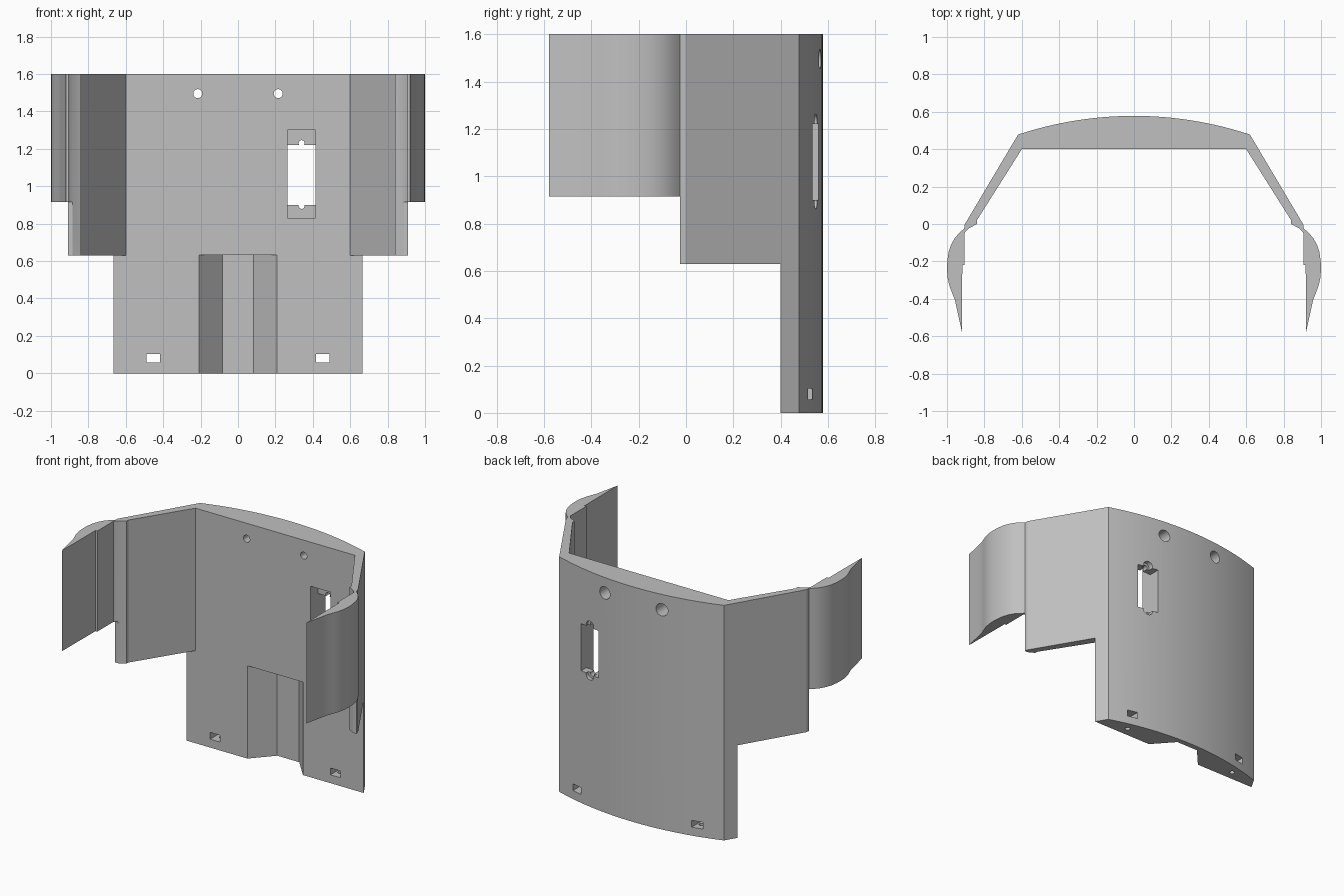
import bpy, bmesh, math
from mathutils import Matrix

old = bpy.data.objects.get("Cube")
if old:
    bpy.data.objects.remove(old, do_unlink=True)

grey = bpy.data.materials.new("plain grey")
grey.use_nodes = True
grey.diffuse_color = (0.53, 0.53, 0.53, 1)
grey.node_tree.nodes["Principled BSDF"].inputs["Base Color"].default_value = (0.53, 0.53, 0.53, 1)


def to_object(bm, name):
    bmesh.ops.recalc_face_normals(bm, faces=bm.faces)
    mesh = bpy.data.meshes.new(name)
    bm.to_mesh(mesh)
    bm.free()
    mesh.materials.append(grey)
    obj = bpy.data.objects.new(name, mesh)
    bpy.context.collection.objects.link(obj)
    return obj


def prism(name, points, z0, z1):
    """Extrude a plan outline upward."""
    bm = bmesh.new()
    face = bm.faces.new([bm.verts.new((x, y, z0)) for x, y in points])
    new = bmesh.ops.extrude_face_region(bm, geom=[face])["geom"]
    verts = [v for v in new if isinstance(v, bmesh.types.BMVert)]
    bmesh.ops.translate(bm, verts=verts, vec=(0, 0, z1 - z0))
    return to_object(bm, name)


def box(name, x0, x1, y0, y1, z0, z1):
    return prism(name, [(x0, y0), (x1, y0), (x1, y1), (x0, y1)], z0, z1)


def rod(name, radius, start, length, axis):
    """Cylinder from start along +y or +z."""
    bm = bmesh.new()
    bmesh.ops.create_cone(bm, cap_ends=True, segments=32, radius1=radius,
                          radius2=radius, depth=length)
    bmesh.ops.translate(bm, verts=bm.verts, vec=(0, 0, length / 2))
    if axis == "y":
        bmesh.ops.rotate(bm, verts=bm.verts, matrix=Matrix.Rotation(-math.pi / 2, 3, "X"))
    bmesh.ops.translate(bm, verts=bm.verts, vec=start)
    return to_object(bm, name)


def cut(body, cutter):
    mod = body.modifiers.new("cut", "BOOLEAN")
    mod.operation = "DIFFERENCE"
    mod.solver = "EXACT"
    mod.object = cutter
    bpy.context.view_layer.objects.active = body
    bpy.ops.object.modifier_apply(modifier=mod.name)
    bpy.data.objects.remove(cutter, do_unlink=True)


# Plan outline: bowed back, slanted wings, hooked ears
half_w, corner_y, back_y = 0.62, 0.478, 0.578
rise = back_y - corner_y
radius = (half_w ** 2 + rise ** 2) / (2 * rise)
sweep = math.asin(half_w / radius)
steps = 16
arc = [(radius * math.sin(sweep * i / steps),
        back_y - radius + radius * math.cos(sweep * i / steps)) for i in range(steps + 1)]
ear_outer = [(0.905, -0.002), (0.908, -0.025), (0.935, -0.048), (0.958, -0.075),
             (0.978, -0.11), (0.991, -0.15), (0.998, -0.195), (1.0, -0.24),
             (0.997, -0.285), (0.987, -0.33), (0.974, -0.365), (0.958, -0.405),
             (0.948, -0.45), (0.92, -0.578)]
ear_inner = [(0.918, -0.22), (0.905, -0.22), (0.905, -0.047), (0.885, -0.025),
             (0.84, 0.0), (0.84, 0.02)]
right = arc + ear_outer + ear_inner + [(0.6, 0.4)]
outline = right + [(-x, y) for x, y in reversed(right[1:])]
body = prism("curved_back_shell", outline, 0, 1.6)

# Stepped lower edges of wings and ears
cut(body, box("wing_step", -2, 2, -2, 0.4, -1, 0.63))
cut(body, box("ear_step", -2, 2, -2, -0.025, -1, 0.915))

# Tapered channel in the lower inner face
cut(body, prism("channel", [(-0.236, 0.37), (0.236, 0.37), (0.083, 0.54), (-0.083, 0.54)],
                -0.1, 0.632))

# Switch window with a recessed flange and screw holes
cut(body, box("window_recess", 0.265, 0.415, 0.3, 0.48, 0.83, 1.3))
cut(body, box("window_opening", 0.265, 0.415, 0.3, 0.7, 0.9, 1.22))
for z in (0.895, 1.23):
    cut(body, rod("flange_screw", 0.016, (0.34, 0.3, z), 0.4, "y"))
    cut(body, rod("flange_counterbore", 0.033, (0.34, 0.52, z), 0.2, "y"))

# Upper screw holes, lower slots and their vertical pin holes
for s in (-1, 1):
    cut(body, rod("upper_hole", 0.024, (s * 0.215, 0.3, 1.495), 0.4, "y"))
    cut(body, rod("upper_counterbore", 0.042, (s * 0.215, 0.46, 1.495), 0.3, "y"))
    cut(body, box("lower_slot", s * 0.453 - 0.037, s * 0.453 + 0.037, 0.3, 0.7, 0.057, 0.103))
    cut(body, rod("pin_hole", 0.017, (s * 0.445, 0.465, -0.1), 0.18, "z"))

# Smooth the curved surfaces and keep the corners crisp
bpy.ops.object.select_all(action="DESELECT")
body.select_set(True)
bpy.context.view_layer.objects.active = body
bpy.ops.object.shade_smooth_by_angle(angle=math.radians(22))
